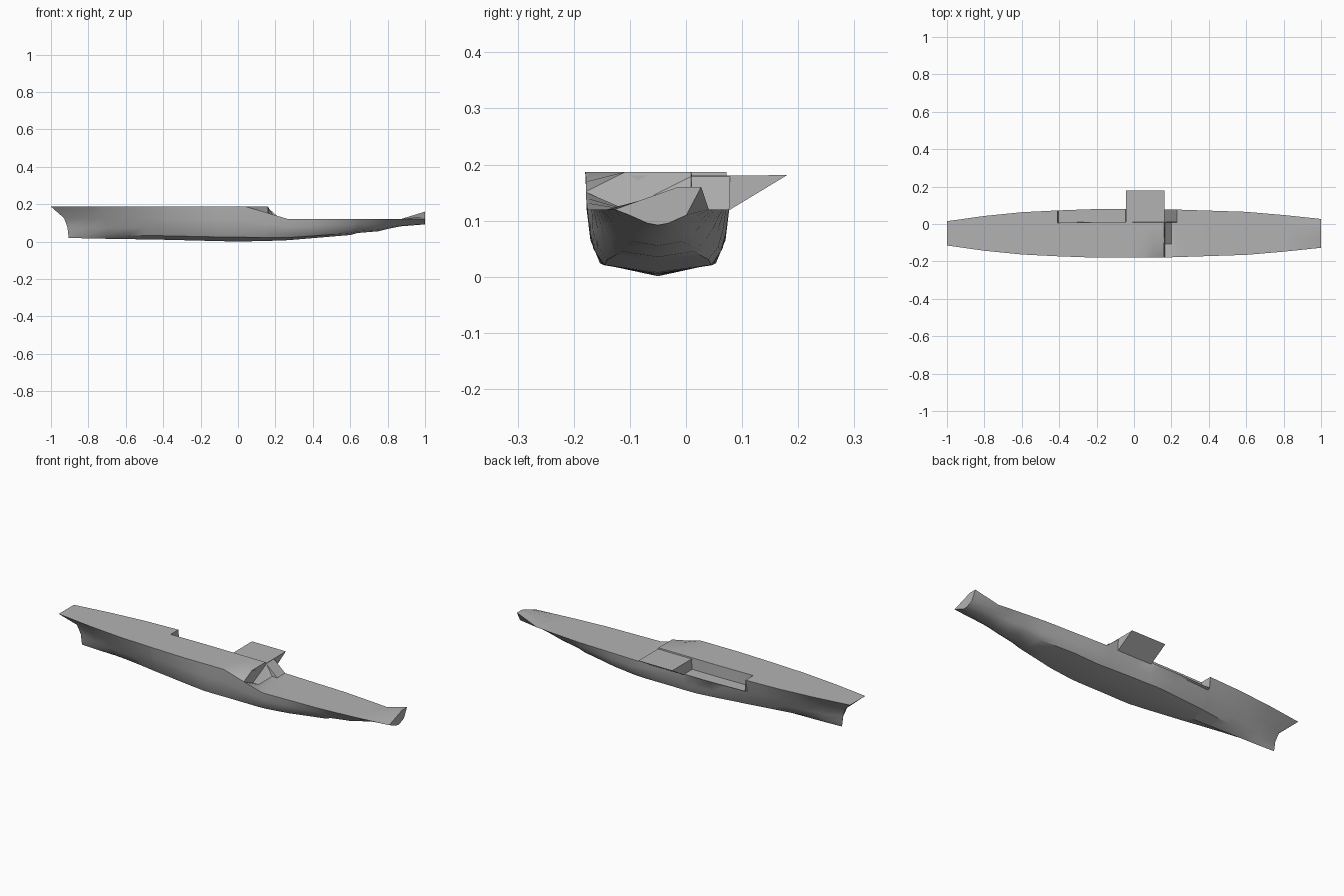
import bpy, bmesh, math

cube = bpy.data.objects.get("Cube")
if cube:
    bpy.data.objects.remove(cube, do_unlink=True)

grey = bpy.data.materials.new("hull_grey")
grey.use_nodes = True
colour = (0.45, 0.45, 0.45, 1)
grey.diffuse_color = colour
grey.node_tree.nodes["Principled BSDF"].inputs["Base Color"].default_value = colour

CENTRE = -0.05   # hull centreline


def interp(points, x):
    """Piecewise linear lookup in a list of (x, value)."""
    if x <= points[0][0]:
        return points[0][1]
    for (xa, va), (xb, vb) in zip(points, points[1:]):
        if x <= xb:
            return va + (vb - va) * (x - xa) / (xb - xa)
    return points[-1][1]


def finish(name, bm, angle):
    bmesh.ops.recalc_face_normals(bm, faces=bm.faces)
    mesh = bpy.data.meshes.new(name)
    bm.to_mesh(mesh)
    bm.free()
    mesh.materials.append(grey)
    obj = bpy.data.objects.new(name, mesh)
    bpy.context.collection.objects.link(obj)
    bpy.ops.object.select_all(action='DESELECT')
    obj.select_set(True)
    bpy.context.view_layer.objects.active = obj
    bpy.ops.object.shade_smooth_by_angle(angle=math.radians(angle))
    return obj


# Hull lines: half beam, fullness of the lower body, keel height
beam = [(-1, .065), (-.8, .093), (-.6, .113), (-.4, .123), (-.2, .13),
        (.2, .128), (.6, .115), (.8, .098), (1, .077)]
fullness = [(-1, .02), (-.8, .35), (-.6, .6), (-.4, .8), (-.1, 1),
            (.4, .95), (.7, .7), (1, .45)]
keel = [(-1, .02), (-.4, .01), (0, 0), (.25, .006), (.6, .035),
        (.64, .046), (.75, .055), (.85, .08), (1, .092)]

# Deck heights: outer and inner lines on each side
HIGH, LOW, RECESS = .187, .12, .125
deck_near = [(.04, HIGH), (.27, LOW)]
deck_inner = [(.16, HIGH), (.165, LOW), (.87, LOW), (1, .135)]
deck_mid = [(.16, HIGH), (.2, LOW), (.87, LOW), (1, .16)]
deck_far = [(-.41, HIGH), (-.405, RECESS), (-.045, RECESS), (-.04, .18),
            (.16, .18), (.23, LOW), (.87, LOW), (1, .16)]

# Side rows: height fraction, width fraction, fullness power, bow set-back
rows = [(.63, .98, .5, .07), (.34, .93, 1, .088), (.12, .8, 1.5, .092)]


def section(x):
    """Closed ring of points around the hull at station x."""
    b, f, zk = (interp(t, x) for t in (beam, fullness, keel))
    ref = interp(deck_near, x)
    bow = 1 if x == -1 else 0
    far = interp(deck_far, x)
    ring = [(x, CENTRE - b, ref),
            (x, CENTRE - .45 * b, interp(deck_inner, x)),
            (x, CENTRE + .46 * b, interp(deck_mid, x)),
            (x, CENTRE + .47 * b, far),
            (x, CENTRE + b, far)]

    def side(sign):
        return [(x + bow * back, CENTRE + sign * b * w * f ** p, zk + (ref - zk) * h)
                for h, w, p, back in rows]
    return ring + side(1) + [(x + bow * .095, CENTRE, zk)] + side(-1)[::-1]


stations = [-1, -.8, -.7, -.6, -.5, -.41, -.405, -.3, -.2, -.1, -.045, -.04,
            .04, .1, .16, .165, .2, .23, .27, .4, .5, .6, .64, .7, .75, .8,
            .87, 1]

bm = bmesh.new()
rings = [[bm.verts.new(p) for p in section(x)] for x in stations]
for a, b in zip(rings, rings[1:]):
    for i in range(len(a)):
        j = (i + 1) % len(a)
        bm.faces.new((a[i], a[j], b[j], b[i]))
# Stem and transom
for r in (rings[0], rings[-1]):
    bm.faces.new(r[:6] + [r[11]])
    for i in (5, 6):
        bm.faces.new((r[i], r[i + 1], r[15 - i], r[16 - i]))
    bm.faces.new(r[7:10])
bmesh.ops.remove_doubles(bm, verts=bm.verts, dist=.0003)
finish("hull_and_deck", bm, 32)

# Wedge-shaped side platform
profile = [(-.1, .18), (.18, .181), (.076, .118), (0, .118)]
bm = bmesh.new()
ends = [[bm.verts.new((x, y, z)) for y, z in profile] for x in (-.042, .162)]
for e in ends:
    bm.faces.new(e)
for i in range(4):
    j = (i + 1) % 4
    bm.faces.new((ends[0][i], ends[0][j], ends[1][j], ends[1][i]))
finish("side_platform", bm, 30)
